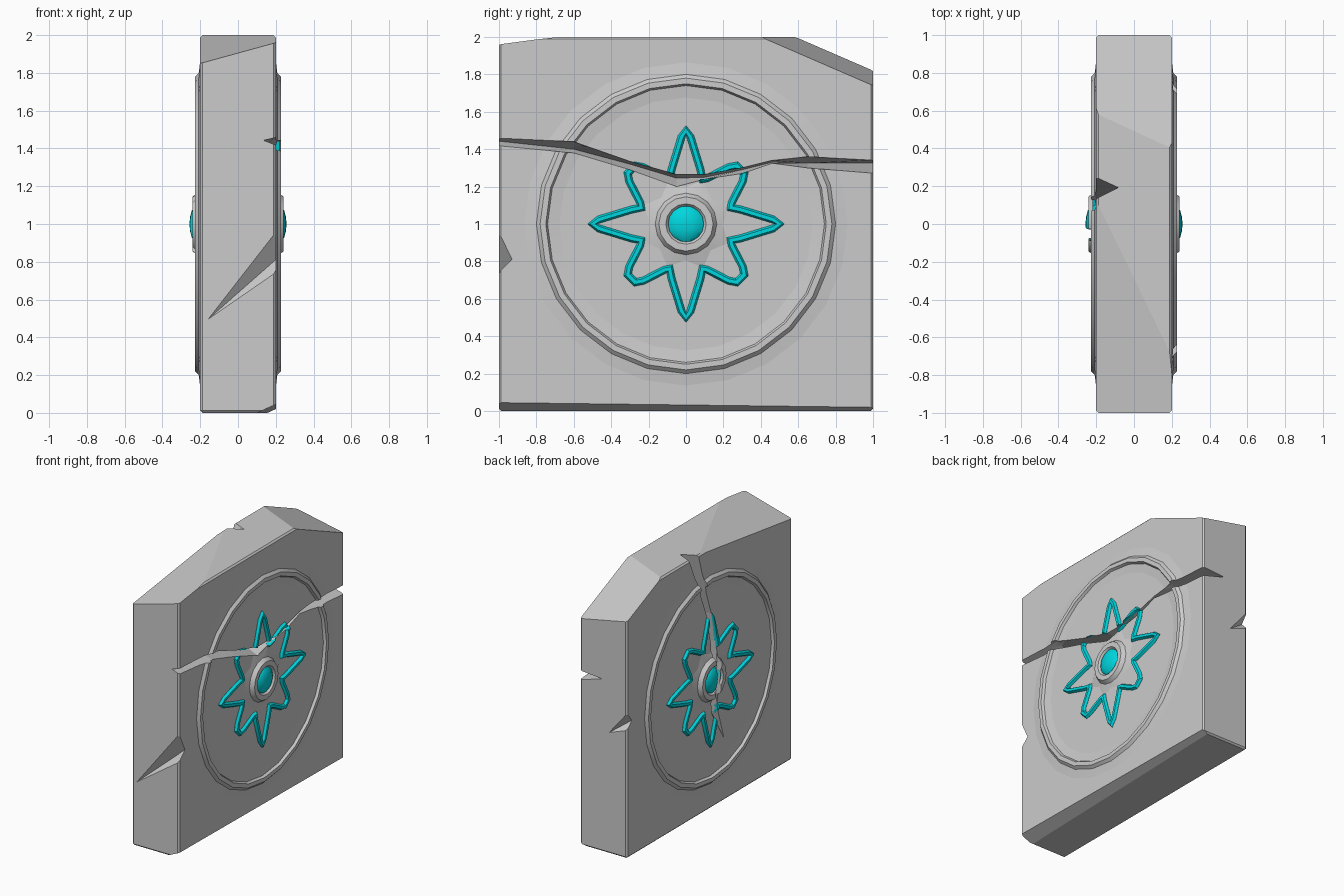
import bpy, bmesh, math
from mathutils import Vector

if "Cube" in bpy.data.objects:
    bpy.data.objects.remove(bpy.data.objects["Cube"])

teal = bpy.data.materials.new("teal_glow")
teal.diffuse_color = (0.0, 0.68, 0.74, 1)
teal.use_nodes = True
teal.node_tree.nodes["Principled BSDF"].inputs["Base Color"].default_value = teal.diffuse_color


def add(name, bm, mat=None):
    bmesh.ops.recalc_face_normals(bm, faces=bm.faces)
    me = bpy.data.meshes.new(name)
    bm.to_mesh(me)
    bm.free()
    ob = bpy.data.objects.new(name, me)
    bpy.context.collection.objects.link(ob)
    if mat:
        me.materials.append(mat)
    return ob


def activate(ob):
    bpy.ops.object.select_all(action='DESELECT')
    ob.select_set(True)
    bpy.context.view_layer.objects.active = ob


def loft(name, sections, closed=False, mat=None):
    """Skin a list of equal-length closed cross-sections."""
    bm = bmesh.new()
    rings = [[bm.verts.new(p) for p in s] for s in sections]
    n = len(rings[0])
    pairs = list(zip(rings, rings[1:] + rings[:1]))
    for a, b in pairs if closed else pairs[:-1]:
        for i in range(n):
            j = (i + 1) % n
            bm.faces.new((a[i], a[j], b[j], b[i]))
    if not closed:
        bm.faces.new(rings[0])
        bm.faces.new(rings[-1])
    return add(name, bm, mat)


def lathe(name, profile, sides, s, petal=0.0):
    """Spin a closed (radius, x) profile around the stone's centre axis."""
    secs = []
    for k in range(sides):
        a = 2 * math.pi * k / sides
        sec = []
        for i, (r, x) in enumerate(profile):
            if petal and i == 0:
                r += petal if k % 2 else -petal
            sec.append((s * x, r * math.sin(a), 1 + r * math.cos(a)))
        secs.append(sec)
    return loft(name, secs, True)


# Stone slab with slightly worn edges and sheared corners
bm = bmesh.new()
bmesh.ops.create_cube(bm, size=1)
for v in bm.verts:
    v.co = (v.co.x * 0.4, v.co.y * 2, v.co.z * 2 + 1)
bmesh.ops.bevel(bm, geom=bm.edges[:], offset=0.012, segments=1, affect='EDGES')
cuts = [((0.2, 0.4, 2), (0.2, 1, 1.74), (-0.2, 1, 1.82)),
        ((-0.2, -1, 1.85), (0.2, -1, 1.96), (0.2, -0.7, 2)),
        ((0.2, -1, 0.045), (0.2, 1, 0.02), (0.1, -1, 0))]
for pts in cuts:
    p, q, r = map(Vector, pts)
    n = (q - p).cross(r - p).normalized()
    if n.dot(Vector((0, 0, 1)) - p) > 0:
        n = -n
    bmesh.ops.bisect_plane(bm, geom=bm.verts[:] + bm.edges[:] + bm.faces[:],
                           plane_co=p, plane_no=n, clear_outer=True)
    bmesh.ops.holes_fill(bm, edges=[e for e in bm.edges if e.is_boundary], sides=0)
slab = add("stone_slab", bm)
parts = [slab]

# Raised ring, boss, gem and star on both faces
ring_profile = [(0.88, 0.198), (0.80, 0.208), (0.78, 0.227), (0.75, 0.227),
                (0.74, 0.208), (0.66, 0.198), (0.76, 0.15)]
boss_profile = [(0.23, 0.198), (0.165, 0.213), (0.145, 0.242), (0.108, 0.242),
                (0.095, 0.225), (0.05, 0.225), (0.05, 0.15), (0.18, 0.15)]
path = []
for k in range(4):
    c = k * math.pi / 2
    for deg, r in ((-20, 0.255), (-15, 0.30), (-3, 0.465), (0, 0.50), (3, 0.465), (15, 0.30),
                   (20, 0.255), (25, 0.27), (37, 0.38), (41, 0.413), (49, 0.413), (53, 0.38),
                   (65, 0.27)):
        a = c + math.radians(deg)
        path.append(Vector((0, r * math.sin(a), r * math.cos(a))))


def star(name, s):
    """Faceted tube following the eight-pointed outline."""
    secs = []
    m = len(path)
    for i, p in enumerate(path):
        t0 = (p - path[i - 1]).normalized()
        t1 = (path[(i + 1) % m] - p).normalized()
        tan = (t0 + t1).normalized()
        side = Vector((0, -tan.z, tan.y))
        w = 0.02 / max(0.75, tan.dot(t1))
        secs.append([(s * (0.202 + 0.021 * math.sin(b)),
                      p.y + side.y * w * math.cos(b), 1 + p.z + side.z * w * math.cos(b))
                     for b in (math.radians(60 * j) for j in range(6))])
    return loft(name, secs, True, teal)


for s, label in ((1, "right"), (-1, "left")):
    parts.append(lathe(label + "_ring", ring_profile, 24, s))
    parts.append(lathe(label + "_boss", boss_profile, 16, s, 0.03))
    parts.append(star(label + "_star", s))
    bm = bmesh.new()
    bmesh.ops.create_uvsphere(bm, u_segments=16, v_segments=8, radius=0.1)
    for v in bm.verts:
        v.co = (s * 0.215 + v.co.x * 0.42, v.co.y, v.co.z + 1)
    parts.append(add(label + "_gem", bm, teal))


# Cracks: wedge cutters lofted along (position, low, valley, high, depth)
def crack(rows, place):
    secs = []
    for t, lo, mid, hi, d in rows:
        secs.append([place(t, c, x) for c, x in
                     ((mid, 0.2 - d), (lo, 0.2), (lo, 0.32), (hi, 0.32), (hi, 0.2))])
    return loft("crack_cutter", secs)


right_crack = crack([
    (-1.02, 1.42, 1.445, 1.46, 0.065), (-0.6, 1.38, 1.40, 1.44, 0.075),
    (-0.3, 1.29, 1.32, 1.335, 0.085), (-0.05, 1.20, 1.245, 1.265, 0.10),
    (0.1, 1.24, 1.25, 1.265, 0.10), (0.3, 1.27, 1.29, 1.30, 0.11),
    (0.46, 1.325, 1.33, 1.34, 0.12), (0.65, 1.30, 1.325, 1.36, 0.14),
    (1.02, 1.27, 1.325, 1.34, 0.19)], lambda t, c, x: (x, t, c))
left_crack = crack([
    (2.02, 0.14, 0.2, 0.255, 0.12), (1.7, 0.05, 0.085, 0.115, 0.09),
    (1.5, -0.02, 0.01, 0.035, 0.06), (1.27, -0.07, -0.04, -0.015, 0.05),
    (1.1, -0.09, -0.06, -0.03, 0.04), (0.87, -0.075, -0.05, -0.01, 0.035),
    (0.72, -0.10, -0.06, -0.03, 0.03), (0.49, -0.172, -0.17, -0.168, 0.002)],
    lambda t, c, x: (-x, c, t))


# Edge chips: four-pointed wedges pushed slightly past the surface
def chip(points):
    bm = bmesh.new()
    vs = [bm.verts.new(p) for p in points]
    bmesh.ops.convex_hull(bm, input=vs)
    return add("chip_cutter", bm)


chips = [chip([(0.21, -1.01, 0.99), (0.21, -1.01, 0.74), (0.21, -0.928, 0.82), (-0.21, -1.01, 0.45)]),
         chip([(-0.21, 1.01, 1.14), (-0.21, 1.01, 0.98), (-0.02, 1.01, 0.91), (-0.21, 0.94, 1.05)])]

for ob in parts:
    cutters = [right_crack if ob.name.startswith("right") else left_crack]
    if ob is slab:
        cutters = [right_crack, left_crack] + chips
    activate(ob)
    for c in cutters:
        mod = ob.modifiers.new("cut", 'BOOLEAN')
        mod.operation = 'DIFFERENCE'
        mod.solver = 'EXACT'
        mod.object = c
        bpy.ops.object.modifier_apply(modifier=mod.name)
    if ob is not slab:
        bpy.ops.object.shade_smooth_by_angle(angle=math.radians(30))

for c in [right_crack, left_crack] + chips:
    bpy.data.objects.remove(c, do_unlink=True)
